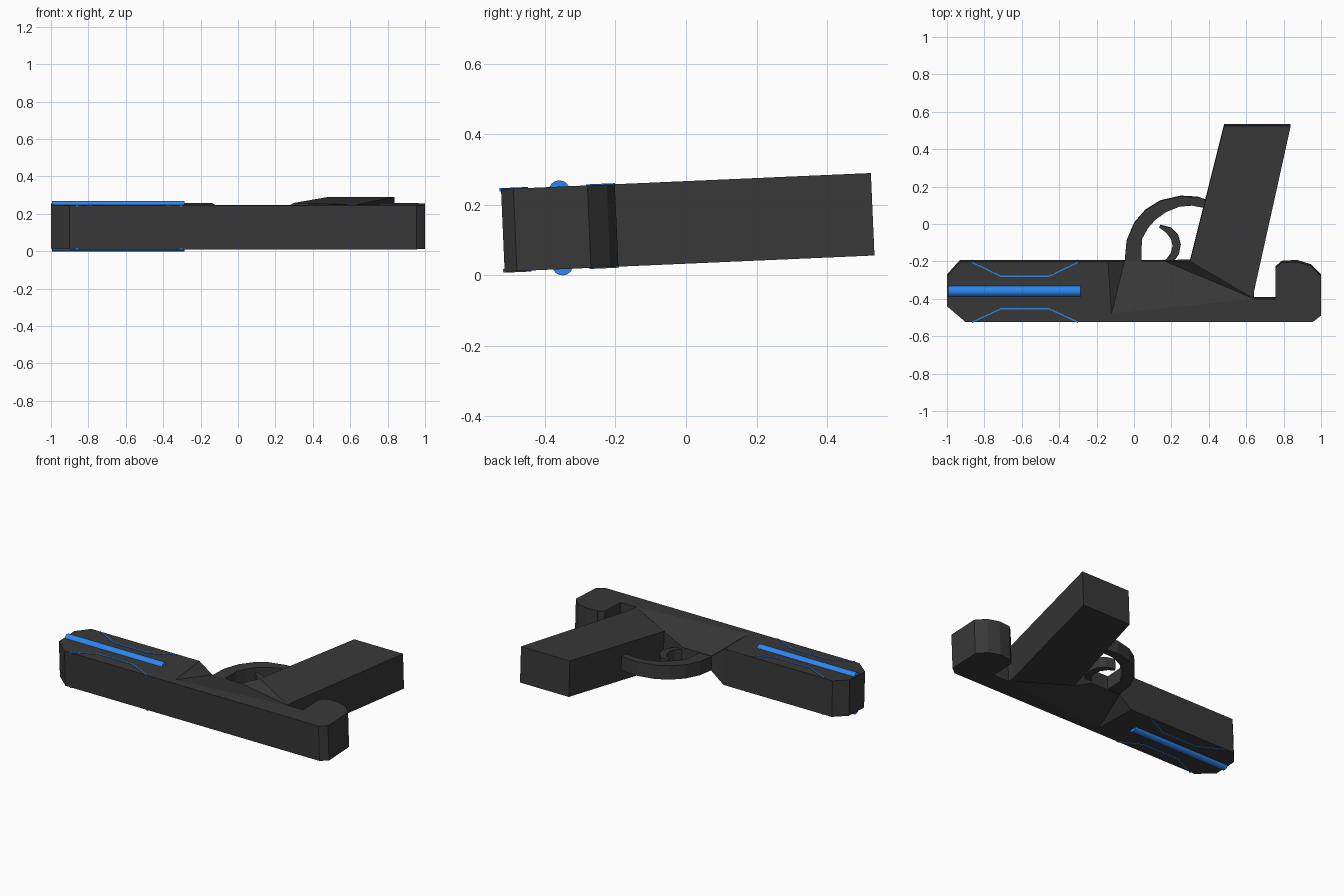
import bpy, bmesh, math
from mathutils import Matrix, Vector

if "Cube" in bpy.data.objects:
    bpy.data.objects.remove(bpy.data.objects["Cube"])

# whole model leans slightly about the x axis
TILT = Matrix.Translation((0, 0, 0.15)) @ Matrix.Rotation(math.radians(2.5), 4, 'X')
HALF = 0.117      # half thickness of body
THIN = 0.048      # half thickness at the scooped trigger area


def material(name, rgb):
    m = bpy.data.materials.new(name)
    m.diffuse_color = (*rgb, 1)
    m.use_nodes = True
    m.node_tree.nodes["Principled BSDF"].inputs["Base Color"].default_value = m.diffuse_color
    return m


DARK = material("dark_grey", (0.04, 0.04, 0.04))
BLUE = material("bright_blue", (0.026, 0.24, 0.87))


def finish(name, bm, mat):
    bmesh.ops.recalc_face_normals(bm, faces=bm.faces)
    mesh = bpy.data.meshes.new(name)
    bm.to_mesh(mesh)
    bm.free()
    mesh.materials.append(mat)
    ob = bpy.data.objects.new(name, mesh)
    bpy.context.collection.objects.link(ob)
    ob.matrix_world = TILT
    return ob


def band(name, left, right, z0, z1, mat):
    """Closed strip between two matching polylines, from z0 to z1."""
    bm = bmesh.new()
    rings = [[bm.verts.new((*p, z)) for p, z in ((a, z0), (b, z0), (b, z1), (a, z1))]
             for a, b in zip(left, right)]
    for r, s in zip(rings, rings[1:]):
        for k in range(4):
            j = (k + 1) % 4
            bm.faces.new((r[k], r[j], s[j], s[k]))
    bm.faces.new(rings[0])
    bm.faces.new(rings[-1])
    return finish(name, bm, mat)


# body and grip: one outline, with a scoop cut in on both sides
outline = [(-1, -0.275), (-0.93, -0.197), (-0.14, -0.197), (-0.05, -0.195),
           (0.16, -0.195), (0.30, -0.195), (0.482, 0.53), (0.838, 0.53),
           (0.642, -0.355), (0.642, -0.395), (0.757, -0.395), (0.757, -0.23),
           (0.79, -0.202), (0.87, -0.197), (0.945, -0.22), (1, -0.275),
           (1, -0.485), (0.955, -0.52), (-0.9, -0.52), (-1, -0.435)]
bm = bmesh.new()
sides = []
for s in (1, -1):
    v = [bm.verts.new((x, y, s * (THIN if i in (3, 4) else HALF)))
         for i, (x, y) in enumerate(outline)]
    a = bm.verts.new((-0.12, -0.475, s * HALF))
    bm.faces.new([a] + v[9:] + v[:3])           # barrel and rear
    bm.faces.new((a, v[2], v[3]))               # step into scoop
    bm.faces.new((a, v[3], v[4], v[9]))         # scoop
    bm.faces.new((v[4], v[5], v[9]))            # rise to grip
    bm.faces.new(v[5:10])                       # grip
    sides.append(v)
n = len(outline)
for i in range(n):
    j = (i + 1) % n
    bm.faces.new((sides[0][i], sides[0][j], sides[1][j], sides[1][i]))
finish("body_and_grip", bm, DARK)

# trigger guard
guard_out = [(-0.05, -0.2), (-0.04, -0.09), (0, 0.005), (0.06, 0.075),
             (0.14, 0.125), (0.25, 0.15), (0.34, 0.145), (0.41, 0.12)]
guard_in = [(0.04, -0.2), (0.042, -0.08), (0.075, -0.02), (0.115, 0.025),
            (0.17, 0.065), (0.245, 0.095), (0.31, 0.1), (0.39, 0.085)]
band("trigger_guard", guard_out, guard_in, -0.045, 0.045, DARK)

# trigger
trig_out = [(0.21, -0.205), (0.24, -0.16), (0.25, -0.11), (0.235, -0.055),
            (0.2, -0.02), (0.14, -0.005)]
trig_in = [(0.16, -0.205), (0.195, -0.16), (0.207, -0.12), (0.198, -0.08),
           (0.172, -0.045), (0.135, -0.018)]
band("trigger", trig_out, trig_in, -0.035, 0.035, DARK)

# blue trim on both sides of the barrel
for s, tag in ((1, "upper"), (-1, "lower")):
    # long rounded bar
    bm = bmesh.new()
    bmesh.ops.create_cone(bm, cap_ends=True, segments=16, radius1=0.03, radius2=0.03, depth=0.71,
                          matrix=Matrix.Translation((-0.64, -0.355, s * 0.105))
                          @ Matrix.Rotation(math.pi / 2, 4, 'Y'))
    finish("glow_bar_" + tag, bm, BLUE)
    # thin bent accent lines
    for edge, inner, part in ((-0.2, -0.275, "inner"), (-0.52, -0.448, "outer")):
        d = 0.004
        path = [(-0.865, edge), (-0.71, inner), (-0.455, inner), (-0.3, edge)]
        lo = [(x, y - d) for x, y in path]
        hi = [(x, y + d) for x, y in path]
        band(f"accent_line_{part}_{tag}", lo, hi, s * 0.11, s * 0.12, BLUE)
